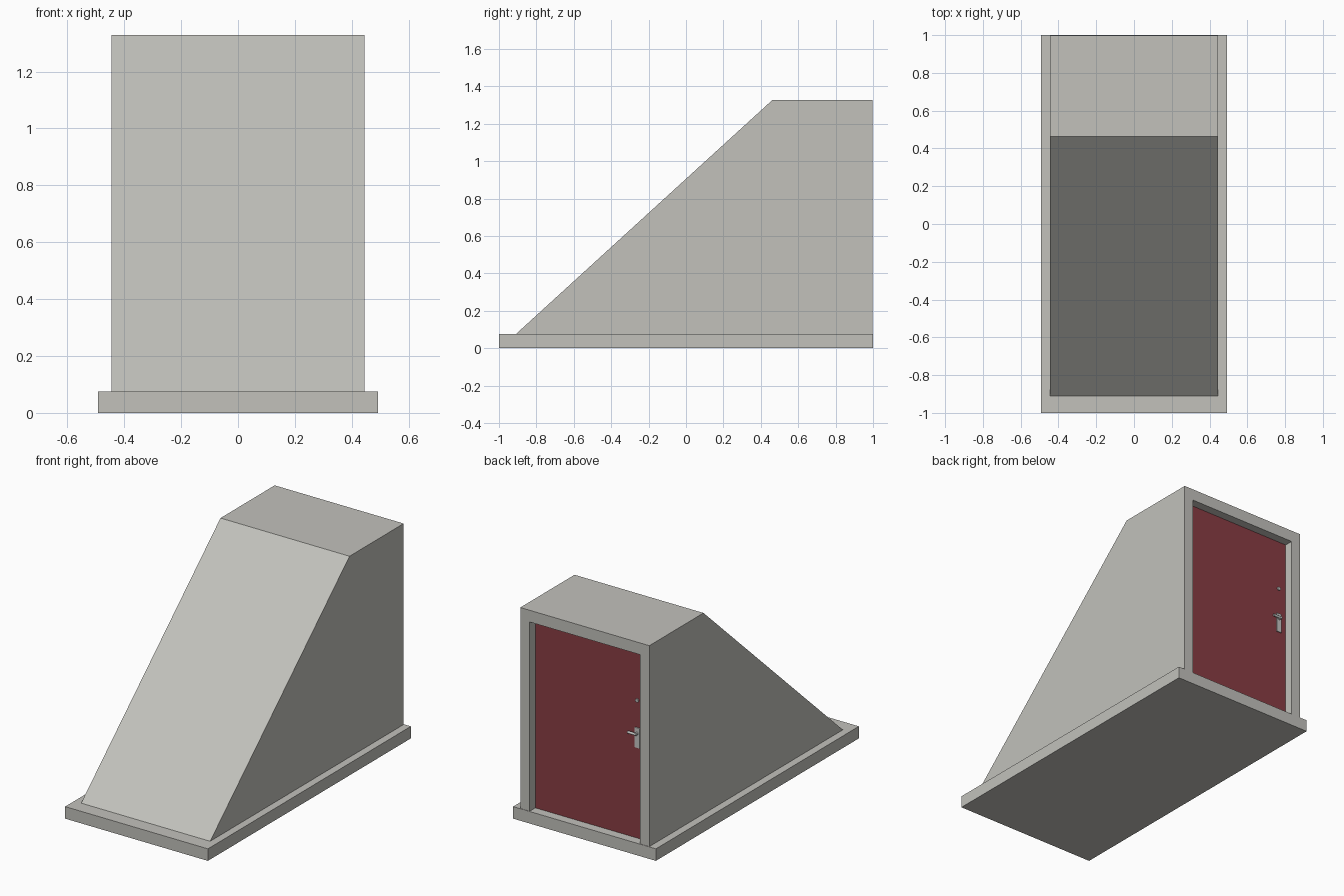
import bpy, bmesh, math
from mathutils import Matrix

if "Cube" in bpy.data.objects:
    bpy.data.objects.remove(bpy.data.objects["Cube"])


def material(name, rgb):
    m = bpy.data.materials.new(name)
    m.diffuse_color = (*rgb, 1.0)
    m.use_nodes = True
    m.node_tree.nodes["Principled BSDF"].inputs["Base Color"].default_value = m.diffuse_color
    return m


CONCRETE = material("warm_grey_concrete", (0.54, 0.535, 0.50))
RED = material("dark_red_paint", (0.25, 0.046, 0.057))
METAL = material("light_metal", (0.56, 0.56, 0.55))


def finish(name, bm, mat):
    bmesh.ops.recalc_face_normals(bm, faces=bm.faces)
    mesh = bpy.data.meshes.new(name)
    bm.to_mesh(mesh)
    bm.free()
    mesh.materials.append(mat)
    ob = bpy.data.objects.new(name, mesh)
    bpy.context.collection.objects.link(ob)
    return ob


def box(name, x, y, z, mat):
    """Box given by (min, max) pairs on each axis."""
    bm = bmesh.new()
    bmesh.ops.create_cube(bm, size=1)
    for v in bm.verts:
        for i, (lo, hi) in enumerate((x, y, z)):
            v.co[i] = lo if v.co[i] < 0 else hi
    return finish(name, bm, mat)


def rod(name, centre, radius, length, axis, mat):
    """Smooth cylinder along x or y."""
    bm = bmesh.new()
    turn = Matrix.Rotation(math.pi / 2, 4, 'Y' if axis == 'x' else 'X')
    bmesh.ops.create_cone(bm, cap_ends=True, segments=16, radius1=radius,
                          radius2=radius, depth=length,
                          matrix=Matrix.Translation(centre) @ turn)
    for f in bm.faces:
        f.smooth = len(f.verts) == 4
    for e in bm.edges:
        e.smooth = all(f.smooth for f in e.link_faces)
    return finish(name, bm, mat)


BASE_TOP, ROOF, BACK, DOOR_Y = 0.075, 1.328, 0.997, 0.942

# Foundation slab
box("foundation_slab", (-0.4925, 0.4925), (-1, 1), (0, BASE_TOP), CONCRETE)

# Sloped stair housing, extruded from its side profile
bm = bmesh.new()
profile = [(-0.91, BASE_TOP), (BACK, BASE_TOP), (BACK, ROOF), (0.463, ROOF)]
side = bm.faces.new([bm.verts.new((-0.445, y, z)) for y, z in profile])
grown = bmesh.ops.extrude_face_region(bm, geom=[side])["geom"]
bmesh.ops.translate(bm, vec=(0.89, 0, 0),
                    verts=[g for g in grown if isinstance(g, bmesh.types.BMVert)])
housing = finish("stair_housing", bm, CONCRETE)

# Doorway recess
cutter = box("doorway_cutter", (-0.38, 0.38), (DOOR_Y - 0.008, 1.1),
             (BASE_TOP - 0.03, 1.255), CONCRETE)
cutter.hide_render = True
cutter.hide_viewport = True
cut = housing.modifiers.new("doorway", 'BOOLEAN')
cut.operation = 'DIFFERENCE'
cut.solver = 'EXACT'
cut.object = cutter

# Door with handle plate, lever and lock
box("door", (-0.38, 0.38), (DOOR_Y - 0.008, DOOR_Y), (BASE_TOP, 1.255), RED)
box("handle_plate", (-0.342, -0.308), (DOOR_Y, DOOR_Y + 0.006), (0.64, 0.765), METAL)
rod("handle_neck", (-0.325, DOOR_Y + 0.012, 0.73), 0.009, 0.024, 'y', METAL)
rod("handle_lever", (-0.302, DOOR_Y + 0.02, 0.73), 0.008, 0.06, 'x', METAL)
rod("door_lock", (-0.325, DOOR_Y + 0.004, 0.935), 0.011, 0.008, 'y', METAL)
